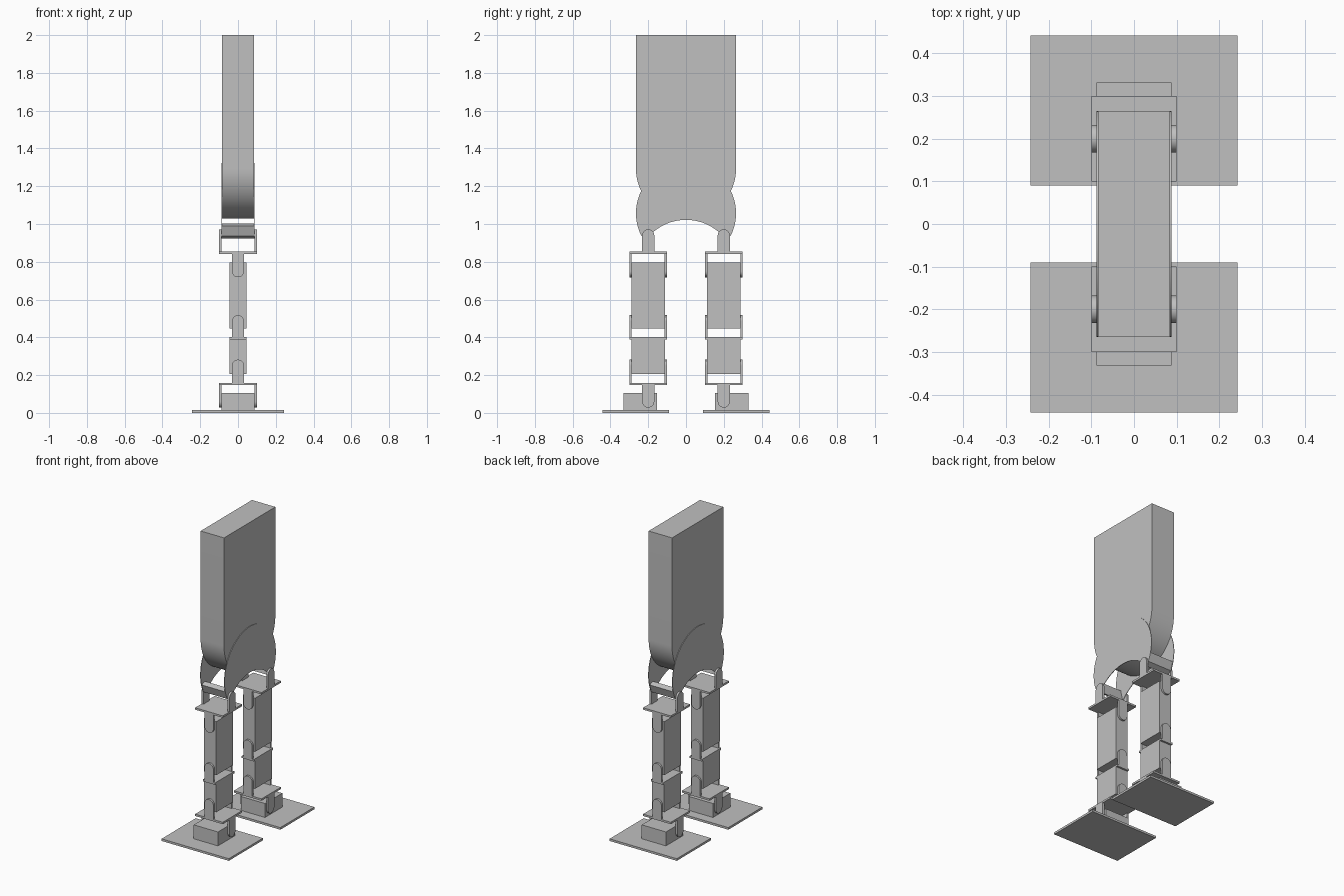
import bpy, bmesh, math

cube = bpy.data.objects.get("Cube")
if cube:
    bpy.data.objects.remove(cube, do_unlink=True)

# One plain grey for everything
GREY = (0.527, 0.527, 0.527, 1.0)
mat = bpy.data.materials.new("light_grey")
mat.use_nodes = True
mat.diffuse_color = GREY
mat.node_tree.nodes["Principled BSDF"].inputs["Base Color"].default_value = GREY


def prism(bm, pts, axis, lo, hi):
    """Extrude a 2D outline along an axis: x takes (y, z), y takes (x, z)."""
    def place(p, d):
        return (d, p[0], p[1]) if axis == "x" else (p[0], d, p[1])
    a = [bm.verts.new(place(p, lo)) for p in pts]
    b = [bm.verts.new(place(p, hi)) for p in pts]
    bm.faces.new(a)
    bm.faces.new(b[::-1])
    for i in range(len(pts)):
        j = (i + 1) % len(pts)
        bm.faces.new((a[i], b[i], b[j], a[j]))


def box(bm, x0, x1, y0, y1, z0, z1):
    prism(bm, [(x0, z0), (x1, z0), (x1, z1), (x0, z1)], "y", y0, y1)


def finish(name, bm):
    bmesh.ops.recalc_face_normals(bm, faces=bm.faces)
    me = bpy.data.meshes.new(name)
    bm.to_mesh(me)
    bm.free()
    me.materials.append(mat)
    ob = bpy.data.objects.new(name, me)
    bpy.context.collection.objects.link(ob)
    bpy.ops.object.select_all(action="DESELECT")
    ob.select_set(True)
    bpy.context.view_layer.objects.active = ob
    bpy.ops.object.shade_smooth_by_angle(angle=math.radians(30))
    return ob


def arc(cu, cv, r, a0, a1, n):
    return [(cu + r * math.cos(a0 + (a1 - a0) * i / n),
             cv + r * math.sin(a0 + (a1 - a0) * i / n)) for i in range(n + 1)]


ARM, WALL, REACH = 0.032, 0.0125, 0.1   # arm half width, sheet thickness, half span


def arms(bm, axis, cu, cd, root, pivot):
    """Two round-ended arms facing each other, running from root to pivot height."""
    s = 1 if pivot > root else -1
    pts = [(cu - s * ARM, root), (cu + s * ARM, root)]
    start = 0 if s > 0 else math.pi
    pts += arc(cu, pivot, ARM, start, start + math.pi, 20)
    for side in (-1, 1):
        d0, d1 = cd + side * REACH, cd + side * (REACH - WALL)
        prism(bm, pts, axis, min(d0, d1), max(d0, d1))


def leg(prefix, cy):
    out = 1 if cy > 0 else -1

    # Foot: sole plate and motor block
    bm = bmesh.new()
    ends = sorted((out * 0.09, out * 0.442))
    box(bm, -0.243, 0.243, *ends, 0, 0.014)
    finish(prefix + "_foot_sole", bm)
    bm = bmesh.new()
    ends = sorted((out * 0.154, out * 0.332))
    box(bm, -0.0875, 0.0875, *ends, 0.014, 0.105)
    finish(prefix + "_ankle_block", bm)

    # Ankle and hip brackets: square sheet with crossed pairs of arms
    for name, z, x_pivot, y_pivot in (("ankle", 0.147, 0.06, 0.25),
                                      ("hip", 0.842, 0.94, 0.75)):
        bm = bmesh.new()
        box(bm, -REACH, REACH, cy - REACH, cy + REACH, z, z + WALL)
        for axis, cu, cd, pivot in (("x", cy, 0, x_pivot), ("y", 0, cy, y_pivot)):
            arms(bm, axis, cu, cd, z + WALL if pivot > z else z, pivot)
        finish(f"{prefix}_{name}_bracket", bm)

    # Knee bracket: narrow sheet with arms reaching up
    bm = bmesh.new()
    box(bm, -0.044, 0.044, cy - REACH, cy + REACH, 0.389, 0.4015)
    arms(bm, "y", 0, cy, 0.4015, 0.485)
    finish(prefix + "_knee_bracket", bm)

    # Shin and thigh blocks
    for name, z0, z1 in (("shin", 0.205, 0.389), ("thigh", 0.447, 0.797)):
        bm = bmesh.new()
        box(bm, -0.044, 0.044, cy - 0.0875, cy + 0.0875, z0, z1)
        finish(f"{prefix}_{name}", bm)

    # Slanted cross bar joining the two hip plates
    bm = bmesh.new()
    bar = [(0.235, 0.937), (0.254, 0.99), (0.222, 1.002), (0.204, 0.922)]
    prism(bm, [(out * y, z) for y, z in bar], "x", -0.085, 0.085)
    finish(prefix + "_hip_cross_bar", bm)


leg("front", -0.2)
leg("back", 0.2)

# Body: tall slab with a half-round bottom
R = 0.265
bm = bmesh.new()
prism(bm, [(R, 2.0), (-R, 2.0)] + arc(0, 1.293, R, math.pi, 2 * math.pi, 48),
      "x", -0.0845, 0.0845)
finish("body", bm)

# Hip plates: thin discs with a round bite out of the bottom
low = math.asin((0.937 - 1.057) / R)
bite = math.acos(0.207 / R)
outline = arc(0, 1.057, R, low, math.pi - low, 64)
outline += arc(0, 0.757, R, math.pi - bite, bite, 32)
for name, lo, hi in (("left", 0.0845, 0.088), ("right", -0.088, -0.0845)):
    bm = bmesh.new()
    prism(bm, outline, "x", lo, hi)
    finish(name + "_hip_plate", bm)
